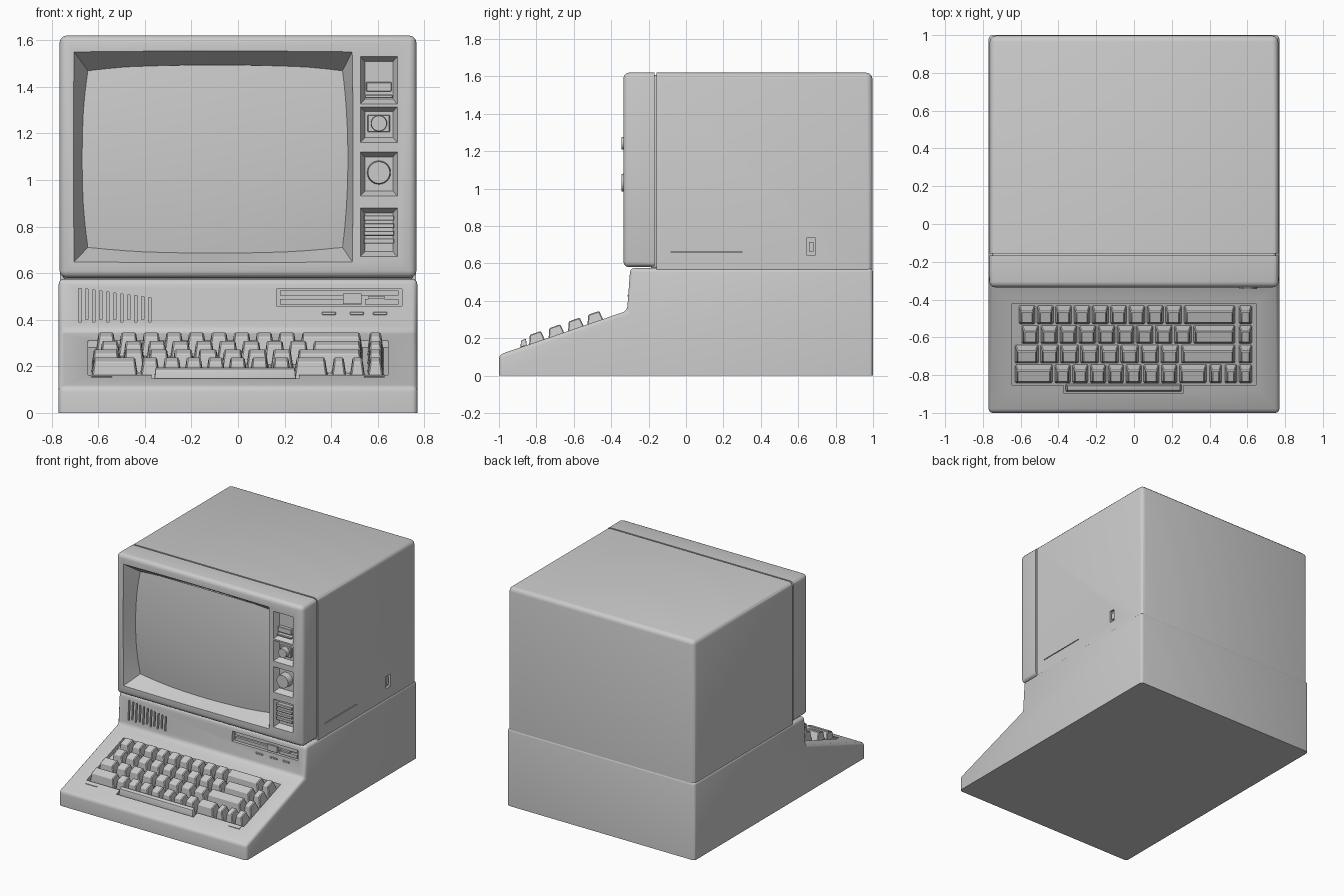
import bpy, bmesh, math
from mathutils import Matrix

if "Cube" in bpy.data.objects:
    bpy.data.objects.remove(bpy.data.objects["Cube"])


def make(name, bm):
    bmesh.ops.recalc_face_normals(bm, faces=bm.faces)
    me = bpy.data.meshes.new(name)
    bm.to_mesh(me)
    bm.free()
    ob = bpy.data.objects.new(name, me)
    bpy.context.collection.objects.link(ob)
    return ob


def loft(bm, ring_a, ring_b):
    a = [bm.verts.new(p) for p in ring_a]
    b = [bm.verts.new(p) for p in ring_b]
    n = len(a)
    bm.faces.new(a)
    bm.faces.new(b[::-1])
    for i in range(n):
        bm.faces.new((a[i], b[i], b[(i + 1) % n], a[(i + 1) % n]))


def rect(x0, x1, z0, z1, y):
    return [(x0, y, z0), (x1, y, z0), (x1, y, z1), (x0, y, z1)]


def bevel(bm, width, segs=3, skip=lambda c: False):
    bm.normal_update()
    edges = [e for e in bm.edges if not skip([v.co for v in e.verts])]
    bmesh.ops.bevel(bm, geom=edges, offset=width, segments=segs, profile=0.5,
                    affect='EDGES', clamp_overlap=True)


def boxes(name, specs, width=0, skip=lambda c: False, segs=3):
    """specs: (x0, x1, y0, y1, z0, z1) each"""
    bm = bmesh.new()
    for x0, x1, y0, y1, z0, z1 in specs:
        loft(bm, rect(x0, x1, z0, z1, y0), rect(x0, x1, z0, z1, y1))
    bmesh.ops.recalc_face_normals(bm, faces=bm.faces)
    if width:
        bevel(bm, width, segs, skip)
    return make(name, bm)


def cut(target, cutter):
    bpy.context.view_layer.objects.active = target
    mod = target.modifiers.new("cut", 'BOOLEAN')
    mod.operation, mod.solver, mod.object = 'DIFFERENCE', 'EXACT', cutter
    bpy.ops.object.modifier_apply(modifier=mod.name)
    bpy.data.objects.remove(cutter)


def deck(y):
    return 0.112 + (y + 1) * 0.343


def deck_block(bm, x0, x1, y0, y1, low, high, side=0, front=0, back=0):
    """Tapered block whose bottom and top follow the keyboard slope"""
    def ring(xa, xb, ya, yb, h):
        return [(x, y, deck(y) + h) for x, y in ((xa, ya), (xb, ya), (xb, yb), (xa, yb))]
    loft(bm, ring(x0, x1, y0, y1, low),
         ring(x0 + side, x1 - side, y0 + front, y1 - back, high))


# Base case with sloping keyboard deck
profile = [(-1, 0), (-1, 0.112), (-0.315, 0.347), (-0.298, 0.575), (1, 0.575), (1, 0)]
bm = bmesh.new()
loft(bm, [(-0.77, y, z) for y, z in profile], [(0.77, y, z) for y, z in profile])
bmesh.ops.recalc_face_normals(bm, faces=bm.faces)
bevel(bm, 0.022, 3, lambda c: all(p.z < 0.001 for p in c))
base = make("base_case", bm)

# Keyboard well and space bar notch
bm = bmesh.new()
deck_block(bm, -0.645, 0.645, -0.852, -0.42, -0.03, 0.06)
cut(base, make("well_cutter", bm))
bm = bmesh.new()
deck_block(bm, -0.372, 0.262, -0.895, -0.845, -0.029, 0.06)
cut(base, make("bar_cutter", bm))

# Speaker slots and disk drive opening in the front panel
cut(base, boxes("slot_cutter", [(-0.685 + i * 0.03, -0.673 + i * 0.03, -0.34, -0.28,
                                 0.39 + 0.01 * (i % 2), 0.535 - 0.004 * i) for i in range(11)]))
cut(base, boxes("drive_cutter", [(0.165, 0.705, -0.34, -0.275, 0.46, 0.532)]))
boxes("disk_drive", [(0.18, 0.69, -0.29, -0.27, 0.504, 0.526),
                     (0.18, 0.53, -0.292, -0.27, 0.465, 0.488),
                     (0.45, 0.53, -0.302, -0.27, 0.468, 0.512),
                     (0.545, 0.69, -0.297, -0.27, 0.466, 0.49),
                     (0.56, 0.63, -0.305, -0.27, 0.49, 0.502)])
boxes("front_buttons", [(x, x + 0.06, -0.312, -0.29, 0.42, 0.434) for x in (0.36, 0.48, 0.58)],
      0.003, segs=1)
# Thin trim marks on the deck corners
bm = bmesh.new()
for x in (-0.63, 0.54):
    deck_block(bm, x, x + 0.09, -0.885, -0.877, -0.005, 0.004)
deck_block(bm, 0.622, 0.63, -0.885, -0.86, -0.005, 0.004)
make("deck_marks", bm)

# Keys: (x start, x end) per row, back row first
def run(start, pitch, count):
    return [(start + i * pitch, start + (i + 1) * pitch) for i in range(count)]


side_key = [(0.55, 0.63)]
rows = [run(-0.615, 0.097, 9) + [(0.26, 0.54)] + side_key,
        run(-0.6, 0.101, 9) + [(0.31, 0.54)] + side_key,
        [(-0.635, -0.5)] + run(-0.5, 0.106, 7) + [(0.245, 0.54)] + side_key,
        [(-0.635, -0.425)] + run(-0.425, 0.094, 7) + [(0.235, 0.39), (0.395, 0.47), (0.475, 0.55)]
        + side_key]
bm = bmesh.new()
for r, row in enumerate(rows):
    y1 = -0.43 - r * 0.104
    for x0, x1 in row:
        deck_block(bm, x0 + 0.005, x1 - 0.005, y1 - 0.099, y1, -0.035, 0.05,
                   0.012, 0.006, 0.034)
bmesh.ops.recalc_face_normals(bm, faces=bm.faces)
bevel(bm, 0.005, 1)
make("keys", bm)
bm = bmesh.new()
deck_block(bm, -0.362, 0.252, -0.888, -0.846, -0.035, 0.036, 0.008, 0.006, 0.01)
bmesh.ops.recalc_face_normals(bm, faces=bm.faces)
bevel(bm, 0.005, 2)
make("space_bar", bm)

# Monitor housing, with port and groove on the right side
body = boxes("monitor_housing", [(-0.764, 0.764, -0.157, 0.997, 0.56, 1.62)], 0.032,
             lambda c: all(p.y < 0 for p in c) or all(p.z < 0.6 for p in c))
cut(body, boxes("port_cutter", [(0.745, 0.8, 0.645, 0.693, 0.645, 0.735)]))
cut(body, boxes("groove_cutter", [(0.755, 0.8, -0.08, 0.3, 0.658, 0.664)]))
boxes("port_switch", [(0.74, 0.757, 0.657, 0.681, 0.665, 0.715)])
boxes("seam_core", [(-0.752, 0.752, -0.19, -0.14, 0.57, 1.607)], 0.02)

# Front bezel
bezel = boxes("front_bezel", [(-0.766, 0.766, -0.335, -0.168, 0.58, 1.62)], 0.03,
              lambda c: all(p.y > -0.2 for p in c))


def barrel(cx, cz, w, h, b, y, n=12):
    pts = []
    for sx, sz, flip in ((1, -1, 0), (1, 1, 1), (-1, 1, 0), (-1, -1, 1)):
        for i in range(n):
            t = -1 + 2 * i / n
            s = b * (1 - t * t)
            if flip:
                pts.append((cx + sx * (w + s), y, cz + sz * t * h))
            else:
                pts.append((cx - sz * t * w, y, cz + sz * (h + s)))
    return pts


bm = bmesh.new()
loft(bm, barrel(-0.107, 1.1, 0.60, 0.455, 0.003, -0.342),
     barrel(-0.098, 1.09, 0.547, 0.38, 0.018, -0.225))
cut(bezel, make("screen_cutter", bm))

# Control recesses
panels = [(1.325, 1.53), (1.16, 1.315), (0.93, 1.12), (0.67, 0.88)]
bm = bmesh.new()
for z0, z1 in panels:
    loft(bm, rect(0.523, 0.687, z0 - 0.002, z1 + 0.002, -0.34),
         rect(0.545, 0.665, z0 + 0.022, z1 - 0.022, -0.295))
cut(bezel, make("control_cutter", bm))

# Convex screen
bm = bmesh.new()
bmesh.ops.create_grid(bm, x_segments=24, y_segments=24, size=1)
for v in bm.verts:
    u, w = v.co.x, v.co.y
    v.co = (-0.098 + u * (0.553 + 0.018 * (1 - w * w)),
            -0.222 - 0.024 * (1 - u * u) - 0.022 * (1 - w * w),
            1.09 + w * (0.386 + 0.018 * (1 - u * u)))
screen = make("screen", bm)
if screen.data.polygons[0].normal.y > 0:
    screen.data.flip_normals()

# Knobs on square plates
for name, z, rad in (("upper_knob", 1.243, 0.033), ("lower_knob", 1.032, 0.047)):
    bm = bmesh.new()
    bmesh.ops.create_cone(bm, cap_ends=True, segments=24, radius1=rad * 1.1, radius2=rad,
                          depth=0.06, matrix=Matrix.Translation((0.605, -0.315, z))
                          @ Matrix.Rotation(math.radians(90), 4, 'X'))
    make(name, bm)
boxes("knob_plate", [(0.557, 0.653, -0.31, -0.285, 1.205, 1.28)], 0.004, segs=1)

# Slats in the top and bottom control recesses
boxes("lower_slats", [(0.54, 0.67, -0.325, -0.285, z, z + 0.022)
                      for z in (0.727, 0.76, 0.793, 0.826)], 0.003, segs=1)
boxes("upper_slats", [(0.545, 0.665, -0.325, -0.285, 1.352, 1.366),
                      (0.55, 0.66, -0.32, -0.285, 1.38, 1.42)], 0.003, segs=1)

# Smooth shading with sharp edges kept
for ob in bpy.context.collection.objects:
    ob.select_set(True)
bpy.context.view_layer.objects.active = base
bpy.ops.object.shade_smooth_by_angle(angle=math.radians(30))
